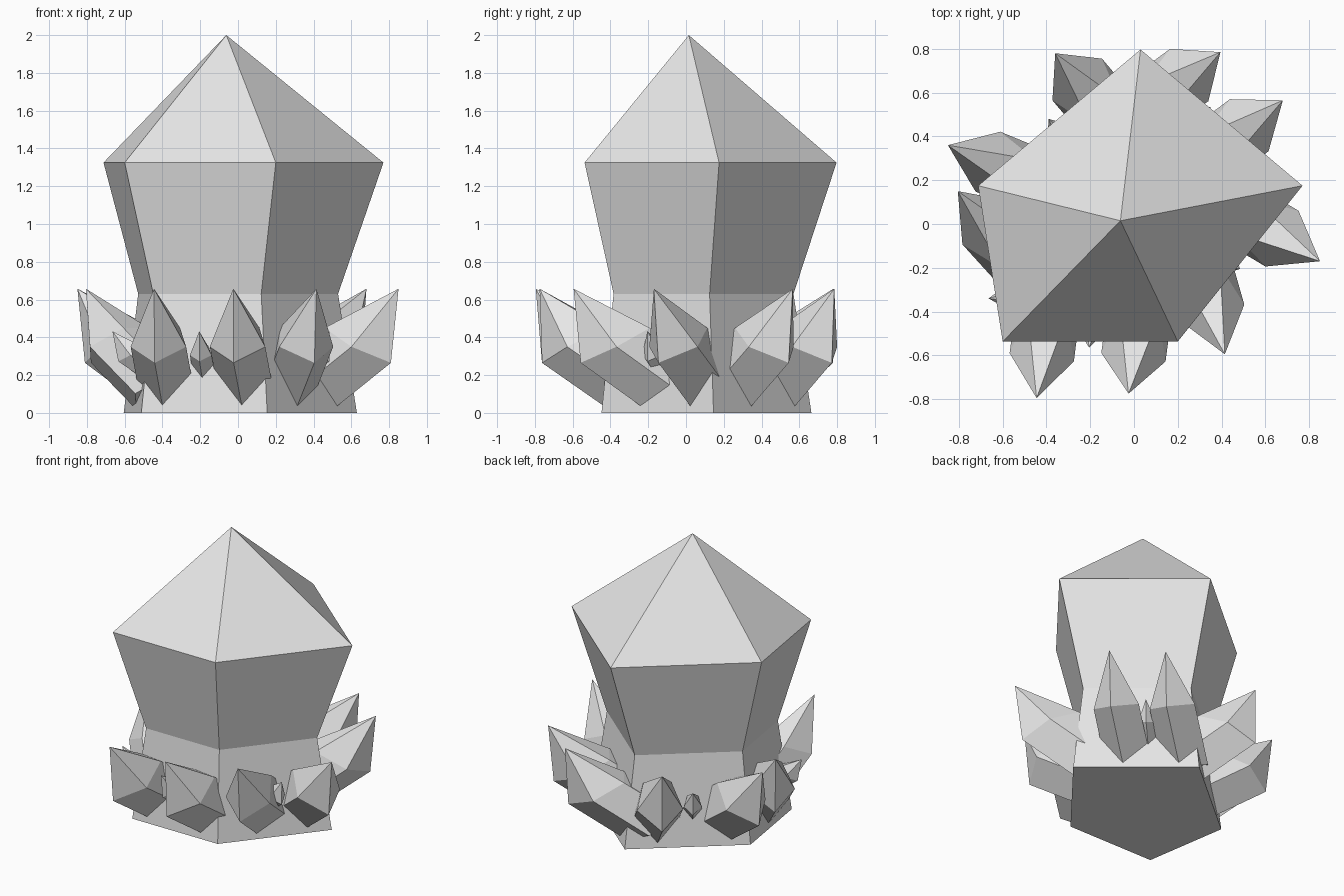
import bpy
import bmesh
from mathutils import Vector

if "Cube" in bpy.data.objects:
    bpy.data.objects.remove(bpy.data.objects["Cube"])

grey = bpy.data.materials.new("stone_grey")
grey.diffuse_color = (0.8, 0.8, 0.8, 1)
grey.use_nodes = True
grey.node_tree.nodes["Principled BSDF"].inputs["Base Color"].default_value = grey.diffuse_color


def crystal(name, tip, rings):
    """Closed pointed crystal: a tip, stacked five-sided rings and a flat base."""
    bm = bmesh.new()
    top = bm.verts.new(tip)
    loops = [[bm.verts.new(p) for p in ring] for ring in rings]
    n = len(loops[0])
    for i in range(n):
        j = (i + 1) % n
        bm.faces.new((top, loops[0][i], loops[0][j]))
        for a, b in zip(loops, loops[1:]):
            bm.faces.new((a[i], b[i], b[j], a[j]))
    bm.faces.new(loops[-1])
    bmesh.ops.recalc_face_normals(bm, faces=bm.faces)
    mesh = bpy.data.meshes.new(name)
    bm.to_mesh(mesh)
    bm.free()
    mesh.materials.append(grey)
    obj = bpy.data.objects.new(name, mesh)
    bpy.context.collection.objects.link(obj)


# Main crystal: one irregular pentagon scaled at three heights
outline = [(0.03, 0.797), (0.77, 0.175), (0.20, -0.537), (-0.60, -0.537), (-0.712, 0.175)]
levels = [(1.325, 1, 0), (0.63, 0.714, -0.02), (0, 0.833, -0.012)]
crystal("main_crystal", (-0.062, 0.015, 2.0),
        [[(x * s + dx, y * s, z) for x, y in outline] for z, s, dx in levels])

# Shard cross-section: (outward, sideways, up) from the foot on the wall
section = [(0.325, 0, 0.225), (0.17, 0.148, 0.31), (-0.03, 0.09, 0.41),
           (-0.03, -0.09, 0.41), (0.17, -0.148, 0.31)]


def shard(name, foot, tip, z_foot, z_tip, scale):
    """Leaning shard whose base is buried in the wall behind its foot."""
    origin = Vector((*foot, z_foot))
    out = (Vector((*tip, 0)) - Vector((*foot, 0))).normalized()
    side = Vector((-out.y, out.x, 0))
    up = Vector((0, 0, 1))
    sink = (-out * 0.325 - up * 0.225) * 1.1 * scale
    ring = [origin + (out * u + side * v + up * w) * scale for u, v, w in section]
    crystal(name, (*tip, z_tip), [ring, [p + sink for p in ring]])


# Large shards: (foot, tip)
large = [
    ((-0.40, -0.44), (-0.445, -0.795)), ((0.02, -0.44), (-0.025, -0.775)),
    ((0.315, -0.245), (0.415, -0.595)), ((0.53, 0.02), (0.85, -0.17)),
    ((0.39, 0.35), (0.68, 0.565)), ((0.115, 0.58), (0.395, 0.785)),
    ((-0.15, 0.53), (-0.36, 0.78)), ((-0.51, 0.22), (-0.85, 0.36)),
    ((-0.56, -0.12), (-0.805, 0.15)),
]
for i, (foot, tip) in enumerate(large):
    shard(f"large_shard_{i + 1}", foot, tip, 0.04, 0.657, 1.0)

# Small shards, one on each wall
small = [
    ((-0.19, -0.425), (-0.205, -0.565)), ((0.37, -0.15), (0.485, -0.205)),
    ((0.25, 0.437), (0.35, 0.535)), ((-0.31, 0.368), (-0.39, 0.48)),
    ((-0.507, -0.33), (-0.665, -0.34)),
]
for i, (foot, tip) in enumerate(small):
    shard(f"small_shard_{i + 1}", foot, tip, 0.185, 0.432, 0.39)
